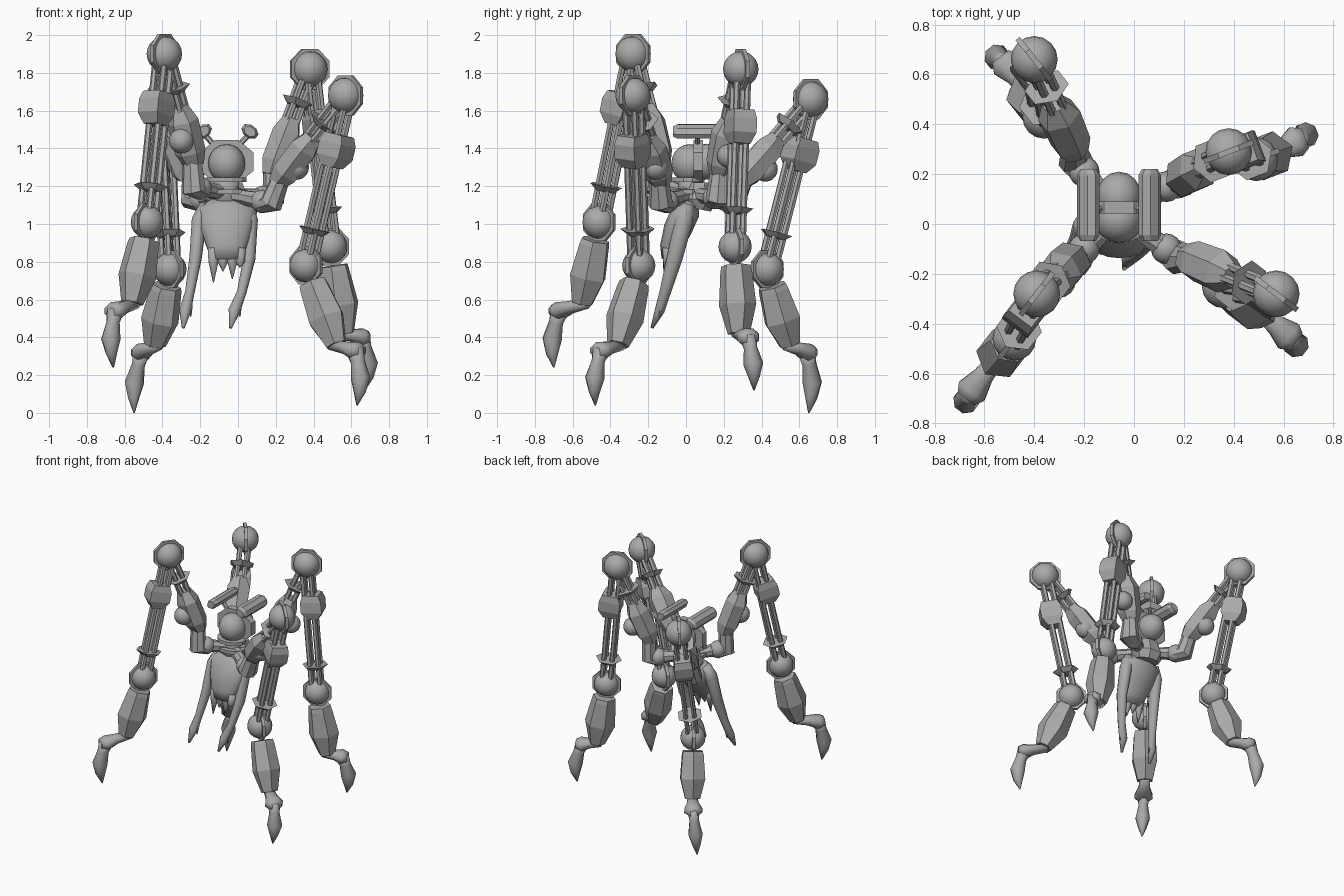
import bpy, bmesh, math
from mathutils import Vector as V

cube = bpy.data.objects.get("Cube")
if cube:
    bpy.data.objects.remove(cube)

grey = bpy.data.materials.new("mid_grey")
grey.use_nodes = True
grey.diffuse_color = (0.4, 0.4, 0.4, 1)
grey.node_tree.nodes["Principled BSDF"].inputs["Base Color"].default_value = (0.4, 0.4, 0.4, 1)


def finish(name, bm, smooth):
    bmesh.ops.recalc_face_normals(bm, faces=bm.faces)
    for f in bm.faces:
        f.smooth = smooth
    me = bpy.data.meshes.new(name)
    bm.to_mesh(me)
    bm.free()
    me.materials.append(grey)
    ob = bpy.data.objects.new(name, me)
    bpy.context.collection.objects.link(ob)
    return ob


def loft(name, pts, radii, side, sides=8, smooth=False):
    """Rings along a path; each radius is (along side, across side)."""
    bm = bmesh.new()
    pts = [V(p) for p in pts]
    rings = []
    for i, p in enumerate(pts):
        t = (pts[min(i + 1, len(pts) - 1)] - pts[max(i - 1, 0)]).normalized()
        u = (side - t * side.dot(t)).normalized()
        w = t.cross(u)
        a, b = radii[i]
        angles = [math.tau * (k + 0.5) / sides for k in range(sides)]
        rings.append([bm.verts.new(p + u * a * math.cos(q) + w * b * math.sin(q)) for q in angles])
    for r, s in zip(rings, rings[1:]):
        for k in range(sides):
            j = (k + 1) % sides
            bm.faces.new((r[k], r[j], s[j], s[k]))
    bm.faces.new(rings[0])
    bm.faces.new(rings[-1])
    return finish(name, bm, smooth)


def ball(name, centre, r, scale=(1, 1, 1)):
    bm = bmesh.new()
    bmesh.ops.create_uvsphere(bm, u_segments=16, v_segments=10, radius=r)
    bmesh.ops.scale(bm, vec=scale, verts=bm.verts)
    bmesh.ops.translate(bm, vec=centre, verts=bm.verts)
    return finish(name, bm, True)


def rods(name, a, b, side, spread):
    # Bundle of four thin struts
    across = (b - a).cross(side).normalized()
    for i, (s, c) in enumerate(((1, 1), (1, -1), (-1, 1), (-1, -1))):
        off = side * s * spread + across * c * spread
        loft(f"{name}_{i}", [a + off, b + off], [(0.018, 0.018)] * 2, side, 6)


def ringed_ball(name, c, r, side):
    # Ball joint split by a thin octagonal plate
    ball(name, c, r)
    loft(name + "_plate", [c - side * 0.011, c + side * 0.011], [(r * 1.23, r * 1.23)] * 2, V((0, 0, 1)), 8)


def collar(name, a, b, t, side):
    # Thin flared cuff around the struts
    d = (b - a).normalized()
    p = a.lerp(b, t)
    loft(name, [p - d * 0.015, p + d * 0.015], [(0.055, 0.055), (0.092, 0.092)], side, 6)


def leg(name, hip, knee, low, shin, ankle, tip, elbow):
    hip, knee, low, shin, ankle, tip, elbow = map(V, (hip, knee, low, shin, ankle, tip, elbow))
    out = V((tip.x - hip.x, tip.y - hip.y, 0)).normalized()
    side = out.cross(V((0, 0, 1)))
    at = hip.lerp

    # Hip link, ball and cup
    core = V((-0.06, 0.03, 1.16))
    loft(name + "_hip_link", [core, core.lerp(hip, 0.5), hip], [(0.05, 0.05), (0.04, 0.04), (0.05, 0.05)], side, 8)
    ball(name + "_hip_ball", hip, 0.062)
    root = hip + out * 0.06 + V((0, 0, -0.01))
    loft(name + "_hip_cup", [hip - out * 0.01 - V((0, 0, 0.02)), root, at(knee, 0.22)],
         [(0.055, 0.045), (0.07, 0.06), (0.05, 0.05)], side, 8)

    # Upper leg casing, elbow ball and struts
    loft(name + "_thigh", [at(knee, t) for t in (0.17, 0.27, 0.5, 0.61)],
         [(0.055, 0.05), (0.083, 0.08), (0.09, 0.08), (0.05, 0.05)], side, 6)
    ball(name + "_elbow_ball", elbow, 0.066)
    loft(name + "_elbow_pin", [at(knee, 0.36), elbow], [(0.045, 0.045)] * 2, side, 8)
    rods(name + "_thigh_rod", at(knee, 0.5), knee, side, 0.026)
    collar(name + "_thigh_collar", hip, knee, 0.73, side)
    ringed_ball(name + "_knee", knee, 0.094, side)

    # Middle leg struts and block
    rods(name + "_mid_rod", knee, low, side, 0.03)
    mid = knee.lerp
    push = out * 0.02
    loft(name + "_mid_block", [mid(low, t) + push for t in (0.23, 0.28, 0.36, 0.42)],
         [(0.08, 0.08), (0.092, 0.105), (0.092, 0.105), (0.065, 0.055)], side, 4)
    collar(name + "_mid_collar", low, knee, 0.2, side)
    ringed_ball(name + "_lower_joint", low, 0.088, side)

    # Faceted shin
    start = low.lerp(shin, 0.22)
    loft(name + "_shin", [start.lerp(shin, t) for t in (0, 0.08, 0.58, 1)],
         [(0.078, 0.08), (0.085, 0.085), (0.098, 0.108), (0.06, 0.058)], side, 6)

    # Ankle link and curved claw
    loft(name + "_ankle_link", [shin - out * 0.03, shin.lerp(ankle, 0.5), ankle, ankle + out * 0.04],
         [(0.035, 0.03), (0.045, 0.035), (0.068, 0.05), (0.045, 0.035)], side, 8, True)
    drop = ankle.lerp
    loft(name + "_claw", [drop(tip, 0), drop(tip, 0.2) + out * 0.015, drop(tip, 0.5) + out * 0.03,
                          drop(tip, 0.75) + out * 0.02, tip],
         [(0.045, 0.05), (0.035, 0.04), (0.053, 0.053), (0.03, 0.035), (0.004, 0.004)], side, 8, True)


leg("front_right_leg", (-0.20, -0.10, 1.19), (-0.39, -0.28, 1.90), (-0.48, -0.46, 1.01),
    (-0.56, -0.55, 0.58), (-0.65, -0.67, 0.54), (-0.66, -0.70, 0.24), (-0.30, -0.23, 1.44))
leg("back_right_leg", (-0.20, 0.21, 1.13), (-0.40, 0.66, 1.66), (-0.36, 0.43, 0.76),
    (-0.44, 0.55, 0.36), (-0.51, 0.64, 0.32), (-0.55, 0.65, 0.0), (-0.29, 0.42, 1.29))
leg("front_left_leg", (0.13, -0.10, 1.12), (0.57, -0.28, 1.68), (0.36, -0.25, 0.78),
    (0.52, -0.36, 0.36), (0.62, -0.45, 0.33), (0.63, -0.48, 0.04), (0.31, -0.16, 1.30))
leg("back_left_leg", (0.13, 0.15, 1.14), (0.38, 0.29, 1.82), (0.49, 0.26, 0.88),
    (0.56, 0.28, 0.42), (0.65, 0.33, 0.40), (0.67, 0.36, 0.12), (0.29, 0.23, 1.36))

X = V((1, 0, 0))
cx = -0.06

# Head, neck and hood
ball("head", (cx, 0.02, 1.32), 0.098, (1, 1, 1.05))
ball("head_back", (cx, 0.11, 1.33), 0.1, (0.9, 1, 0.95))
loft("hood", [(cx, 0.04, 1.33), (cx, 0.09, 1.33)], [(0.155, 0.125)] * 2, X, 8)
loft("neck", [(cx, 0.02, 1.08), (cx, 0.02, 1.19), (cx, 0.02, 1.27)],
     [(0.1, 0.07), (0.07, 0.06), (0.07, 0.07)], X, 10, True)
for i, z in enumerate((1.17, 1.235)):
    loft(f"neck_ring_{i}", [(cx, 0.01, z - 0.012), (cx, 0.01, z + 0.012)], [(0.11, 0.09)] * 2, X, 12)
loft("chest_block", [(cx, 0.06, 1.08), (cx, 0.07, 1.13), (cx, 0.07, 1.22)],
     [(0.09, 0.08), (0.12, 0.1), (0.09, 0.07)], X, 8)

# Long tilted pods on stems above the head
for s, name in ((1, "left"), (-1, "right")):
    x = cx + s * 0.123
    tilt = V((s * 0.8, 0, -0.6))
    loft(name + "_pod", [(x, y, 1.49) for y in (-0.068, -0.045, 0.195, 0.22)],
         [(0.035, 0.025), (0.05, 0.035), (0.05, 0.035), (0.035, 0.025)], tilt, 8)
    loft(name + "_pod_stem", [(cx + s * 0.05, 0.06, 1.4), (x, 0.06, 1.48)], [(0.015, 0.015)] * 2, V((0, 1, 0)), 6)

# Draped torso with ragged hem points
loft("torso", [(cx, 0.02, 1.12), (cx, 0.0, 1.07), (cx, -0.045, 0.97), (cx, -0.085, 0.87), (cx, -0.1, 0.81)],
     [(0.1, 0.05), (0.165, 0.075), (0.14, 0.075), (0.105, 0.055), (0.07, 0.03)], X, 14, True)
for i, (dx, z) in enumerate(((-0.07, 0.69), (-0.02, 0.75), (0.03, 0.71), (0.07, 0.77))):
    loft(f"hem_point_{i}", [(cx + dx, -0.09, 0.87), (cx + dx, -0.1, 0.8), (cx + dx, -0.115, z)],
         [(0.035, 0.035), (0.03, 0.022), (0.003, 0.003)], X, 6, True)

# Hanging arms with tapering hands
arm_radii = [(0.035, 0.035), (0.042, 0.048), (0.034, 0.042), (0.026, 0.03), (0.032, 0.026), (0.008, 0.008)]
arms = {"right": (-0.17, -0.205, -0.225, -0.255, -0.28, -0.29),
        "left": (0.05, 0.065, 0.06, 0.02, -0.02, -0.04)}
for name, xs in arms.items():
    path = zip(xs, (0.01, -0.01, -0.06, -0.11, -0.14, -0.18), (1.1, 1.02, 0.82, 0.64, 0.54, 0.45))
    loft(name + "_arm", list(path), arm_radii, X, 10, True)
    loft(name + "_thumb", [(xs[3], -0.11, 0.64), (xs[4] + 0.03, -0.13, 0.57), (xs[4] + 0.03, -0.14, 0.51)],
         [(0.012, 0.012), (0.012, 0.012), (0.004, 0.004)], X, 6, True)
